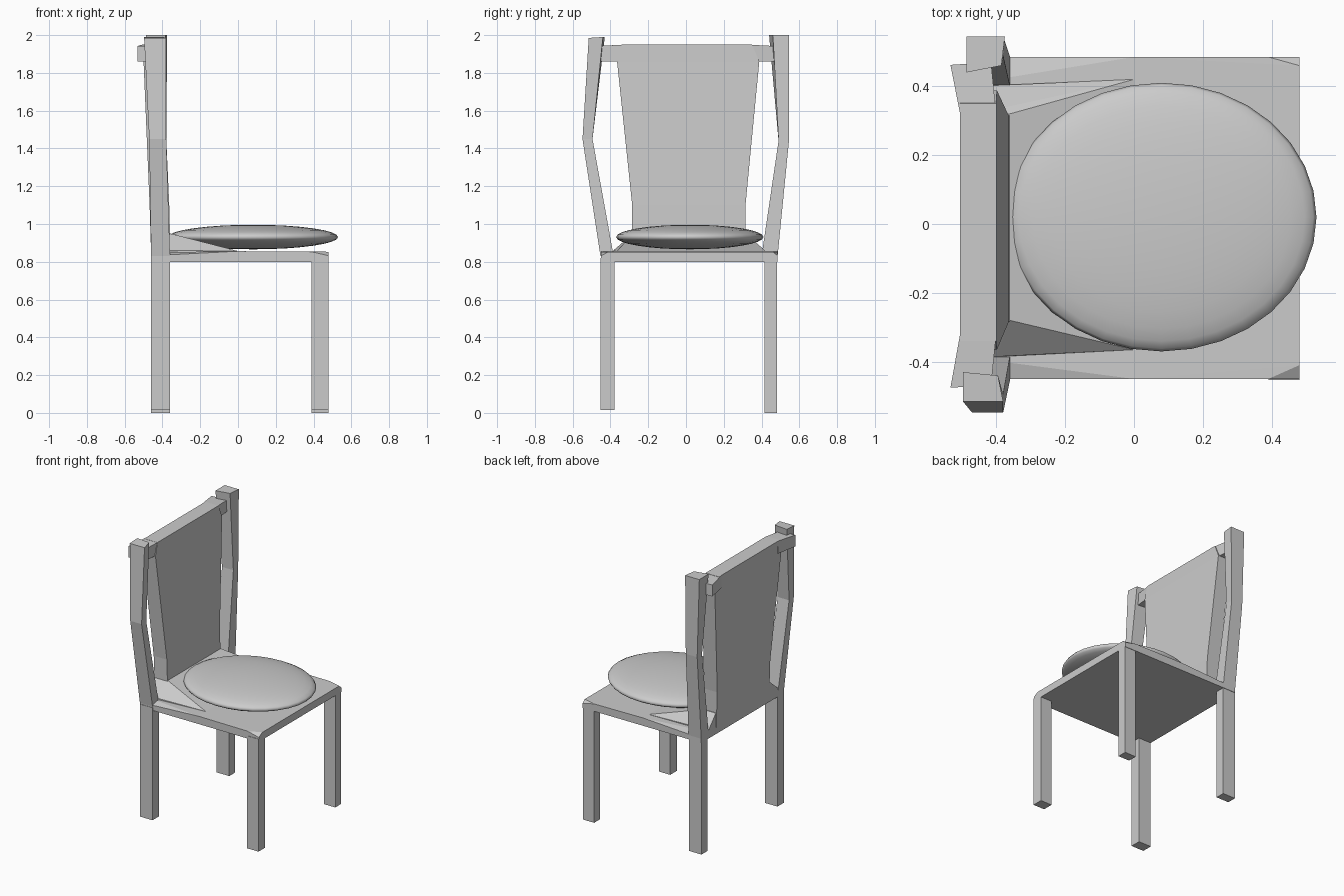
import bpy, bmesh

if "Cube" in bpy.data.objects:
    bpy.data.objects.remove(bpy.data.objects["Cube"])


def finish(name, bm):
    bmesh.ops.recalc_face_normals(bm, faces=bm.faces[:])
    mesh = bpy.data.meshes.new(name)
    bm.to_mesh(mesh)
    bm.free()
    obj = bpy.data.objects.new(name, mesh)
    bpy.context.collection.objects.link(obj)
    return obj


def loft(name, rings):
    """Skin a stack of equal-length point rings and cap both ends."""
    bm = bmesh.new()
    loops = [[bm.verts.new(p) for p in ring] for ring in rings]
    n = len(loops[0])
    for a, b in zip(loops, loops[1:]):
        for i in range(n):
            bm.faces.new((a[i], a[(i + 1) % n], b[(i + 1) % n], b[i]))
    bm.faces.new(loops[0])
    bm.faces.new(loops[-1])
    return finish(name, bm)


def hull(name, points):
    bm = bmesh.new()
    for p in points:
        bm.verts.new(p)
    res = bmesh.ops.convex_hull(bm, input=bm.verts[:])
    loose = [v for v in bm.verts if not v.link_faces]
    bmesh.ops.delete(bm, geom=loose, context='VERTS')
    return finish(name, bm)


def rect(x0, x1, y0, y1, z):
    return [(x0, y0, z), (x1, y0, z), (x1, y1, z), (x0, y1, z)]


# Four square legs, the -y pair slightly shorter
for end, x0, x1 in (("rear", -0.46, -0.36), ("front", 0.39, 0.48)):
    for side, y0, y1, z in (("right", -0.453, -0.378, 0.015),
                            ("left", 0.415, 0.482, 0.0)):
        loft(f"{end}_leg_{side}", [rect(x0, x1, y0, y1, z), rect(x0, x1, y0, y1, 0.82)])

# Seat slab with slightly dropped corners
seat = rect(-0.46, 0.48, -0.45, 0.485, 0.80) + rect(-0.46, 0.48, -0.45, 0.485, 0.832)
seat += [(0.48, -0.41, 0.853), (0.39, -0.45, 0.853), (0.48, 0.46, 0.853), (0.39, 0.485, 0.853),
         (0.0, -0.45, 0.856), (0.0, 0.485, 0.856),
         (-0.46, -0.39, 0.85), (-0.46, 0.41, 0.85)]
hull("seat", seat)

# Fillet running from the back panel down onto the seat
hull("seat_fillet", [
    (-0.36, -0.28, 0.95), (-0.36, 0.32, 0.95), (-0.46, -0.28, 0.95), (-0.46, 0.32, 0.95),
    (0.0, -0.365, 0.857), (0.0, 0.42, 0.857),
    (-0.40, -0.385, 0.86), (-0.40, 0.40, 0.86), (-0.46, -0.385, 0.86), (-0.46, 0.40, 0.86),
    (-0.36, -0.385, 0.83), (-0.36, 0.40, 0.83), (-0.46, -0.385, 0.83), (-0.46, 0.40, 0.83)])

# Bent back posts
loft("back_post_right", [
    rect(-0.46, -0.36, -0.453, -0.383, 0.83),
    rect(-0.47, -0.38, -0.548, -0.495, 1.45),
    [(-0.497, -0.515, 1.985), (-0.38, -0.515, 1.985), (-0.395, -0.44, 1.99), (-0.497, -0.43, 1.99)]])
loft("back_post_left", [
    rect(-0.46, -0.36, 0.40, 0.485, 0.83),
    rect(-0.47, -0.38, 0.49, 0.545, 1.44),
    [(-0.487, 0.44, 2.0), (-0.385, 0.46, 2.0), (-0.375, 0.545, 2.0), (-0.487, 0.545, 2.0)]])

# Tapered, slightly leaning back panel
loft("back_panel", [
    rect(-0.46, -0.357, -0.285, 0.315, 0.84),
    rect(-0.468, -0.364, -0.285, 0.315, 1.10),
    rect(-0.50, -0.398, -0.365, 0.388, 1.86),
    rect(-0.505, -0.40, -0.34, 0.35, 1.95)])

# Tabs joining the panel to the posts
for side, s, end in (("left", 1, 0.462), ("right", -1, 0.475)):
    plan = [(-0.505, s * 0.32), (-0.533, s * end), (-0.415, s * 0.47), (-0.40, s * 0.32)]
    top = [1.95, 1.942, 1.942, 1.95]
    loft(f"panel_tab_{side}", [[(x, y, 1.86) for x, y in plan],
                               [(x, y, z) for (x, y), z in zip(plan, top)]])

# Flattened round cushion
bpy.ops.mesh.primitive_uv_sphere_add(segments=32, ring_count=16, location=(0.08, 0.02, 0.931))
cushion = bpy.context.object
cushion.name = "cushion"
cushion.scale = (0.45, 0.39, 0.065)
bpy.ops.object.transform_apply(location=False, rotation=False, scale=True)
bpy.ops.object.shade_smooth()
